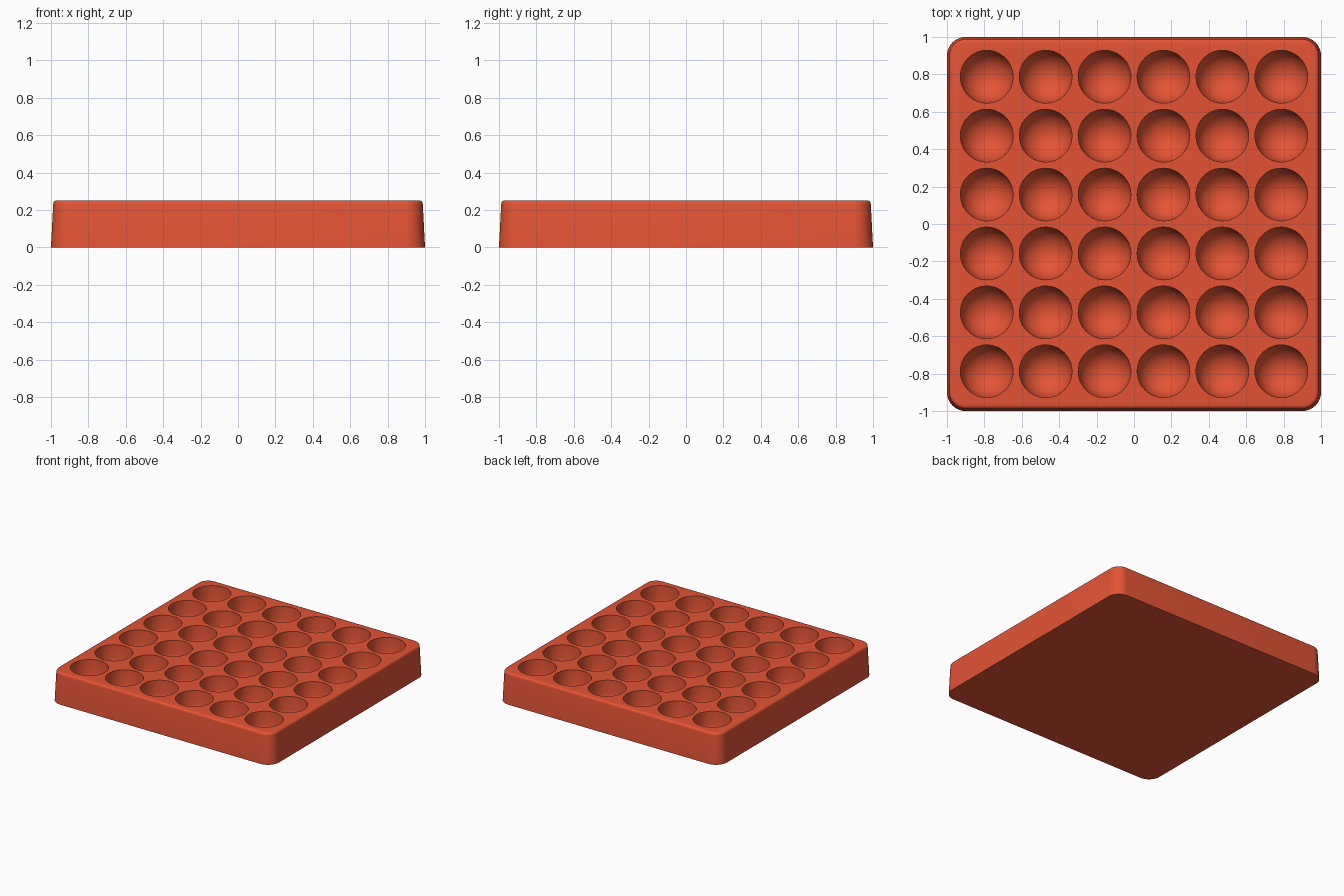
import bpy
import bmesh
from math import sin, cos, pi, radians
from mathutils import Matrix

default = bpy.data.objects.get("Cube")
if default:
    bpy.data.objects.remove(default)

HEIGHT = 0.252
PITCH = 0.315
COUNT = 6
CUP_RADIUS = 0.141
CUP_WALL = 0.09
EDGE = 0.02

red = bpy.data.materials.new("terracotta_red")
red.use_nodes = True
colour = (0.77, 0.088, 0.036, 1)
red.diffuse_color = colour
red.node_tree.nodes["Principled BSDF"].inputs["Base Color"].default_value = colour


def make_object(name, bm):
    bmesh.ops.recalc_face_normals(bm, faces=bm.faces)
    mesh = bpy.data.meshes.new(name)
    bm.to_mesh(mesh)
    bm.free()
    mesh.materials.append(red)
    obj = bpy.data.objects.new(name, mesh)
    bpy.context.collection.objects.link(obj)
    return obj


def rounded_ring(bm, half, radius, z, steps=10):
    ring = []
    for corner in range(4):
        mid = pi / 4 + corner * pi / 2
        cx = (half - radius) * (1 if cos(mid) > 0 else -1)
        cy = (half - radius) * (1 if sin(mid) > 0 else -1)
        for i in range(steps + 1):
            a = (corner + i / steps) * pi / 2
            ring.append(bm.verts.new((cx + radius * cos(a), cy + radius * sin(a), z)))
    return ring


# Tapered body with rounded corners and a softened top rim
profile = [(1.0, 0.1, 0)]
for i in range(6):
    a = i * pi / 10
    inset = EDGE * (1 - cos(a))
    profile.append((0.988 - inset, 0.088 - inset, HEIGHT - EDGE + EDGE * sin(a)))
bm = bmesh.new()
rings = [rounded_ring(bm, *p) for p in profile]
for low, high in zip(rings, rings[1:]):
    for i in range(len(low)):
        j = (i + 1) % len(low)
        bm.faces.new((low[i], low[j], high[j], high[i]))
bm.faces.new(rings[0])
bm.faces.new(rings[-1])
tray = make_object("tray", bm)

# Grid of deep cups: round bottoms below straight walls that rise clear of the tray
bm = bmesh.new()
offset = (COUNT - 1) / 2
cup_centre = HEIGHT - CUP_WALL
for ix in range(COUNT):
    for iy in range(COUNT):
        place = Matrix.Translation(((ix - offset) * PITCH, (iy - offset) * PITCH, cup_centre))
        bmesh.ops.create_uvsphere(bm, u_segments=48, v_segments=24,
                                  radius=CUP_RADIUS, matrix=place)
for v in bm.verts:
    if v.co.z > cup_centre - 0.001:
        v.co.z += CUP_WALL + 0.03
cutter = make_object("cup_cutter", bm)
cutter.hide_render = True

# Cut the cups into the body
cut = tray.modifiers.new("cups", "BOOLEAN")
cut.operation = "DIFFERENCE"
cut.solver = "EXACT"
cut.object = cutter
bpy.ops.object.select_all(action="DESELECT")
tray.select_set(True)
bpy.context.view_layer.objects.active = tray
bpy.ops.object.modifier_apply(modifier=cut.name)
bpy.data.objects.remove(cutter)
bpy.ops.object.shade_smooth_by_angle(angle=radians(35))
